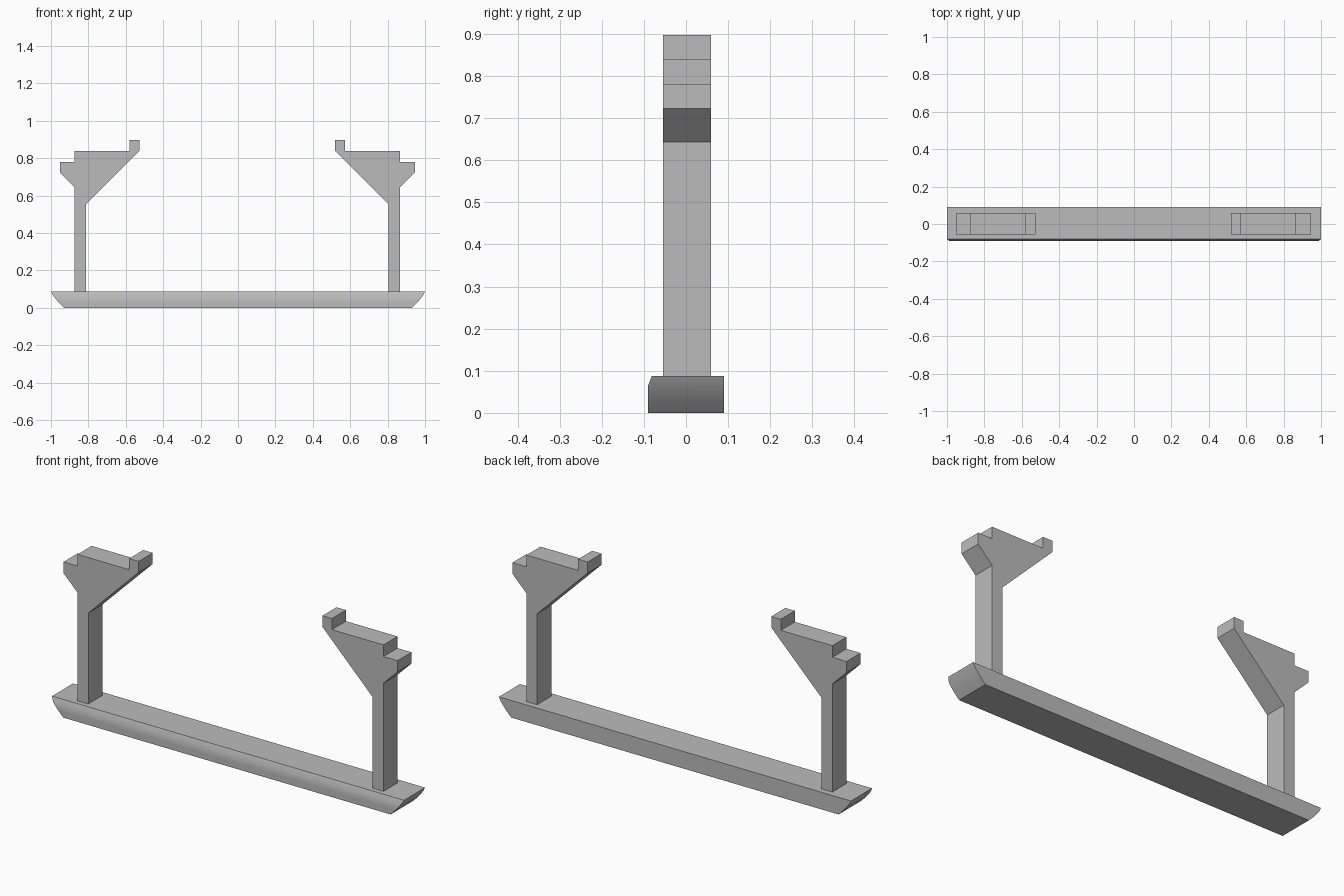
import bpy, bmesh, math

cube = bpy.data.objects.get("Cube")
if cube:
    bpy.data.objects.remove(cube, do_unlink=True)

# Single plain grey
GREY = (0.5, 0.5, 0.5, 1.0)
grey = bpy.data.materials.new("plain grey")
grey.use_nodes = True
grey.diffuse_color = GREY
grey.node_tree.nodes["Principled BSDF"].inputs["Base Color"].default_value = GREY


def add_object(name, bm):
    bmesh.ops.recalc_face_normals(bm, faces=bm.faces)
    mesh = bpy.data.meshes.new(name)
    bm.to_mesh(mesh)
    bm.free()
    mesh.materials.append(grey)
    obj = bpy.data.objects.new(name, mesh)
    bpy.context.collection.objects.link(obj)
    return obj


# Base beam: stacked rectangles, flared ends and a chamfered front top edge
HALF_DEPTH, TOP = 0.09, 0.088
levels = [  # height, half length, front inset
    (0.0, 0.93, 0.0),
    (0.03, 0.96, 0.0),
    (0.065, 0.988, 0.0),
    (TOP, 1.0, 0.009),
]
bm = bmesh.new()
rings = []
for z, half, inset in levels:
    front, back = inset - HALF_DEPTH, HALF_DEPTH
    corners = [(-half, front), (half, front), (half, back), (-half, back)]
    rings.append([bm.verts.new((x, y, z)) for x, y in corners])
for low, high in zip(rings, rings[1:]):
    for i in range(4):
        j = (i + 1) % 4
        bm.faces.new((low[i], low[j], high[j], high[i]))
bm.faces.new(rings[0])
bm.faces.new(rings[-1])
beam = add_object("base_beam", bm)
bpy.context.view_layer.objects.active = beam
beam.select_set(True)
bpy.ops.object.shade_smooth_by_angle(angle=math.radians(30))
beam.select_set(False)

# Upright posts with bracket heads: one profile, extruded and mirrored
INNER, OUTER = 0.808, 0.869
profile = [
    (INNER, TOP), (OUTER, TOP), (OUTER, 0.643), (0.949, 0.723),
    (0.949, 0.78), (OUTER, 0.78), (OUTER, 0.84), (0.576, 0.84),
    (0.576, 0.897), (0.522, 0.897), (0.522, 0.84), (INNER, 0.555),
]
FRONT, BACK, CENTRE = -0.055, 0.059, -0.004
for name, side in (("left_bracket_post", 1), ("right_bracket_post", -1)):
    bm = bmesh.new()
    face = bm.faces.new([bm.verts.new((CENTRE + side * x, FRONT, z)) for x, z in profile])
    result = bmesh.ops.extrude_face_region(bm, geom=[face], use_keep_orig=True)
    moved = [g for g in result["geom"] if isinstance(g, bmesh.types.BMVert)]
    bmesh.ops.translate(bm, verts=moved, vec=(0, BACK - FRONT, 0))
    add_object(name, bm)
